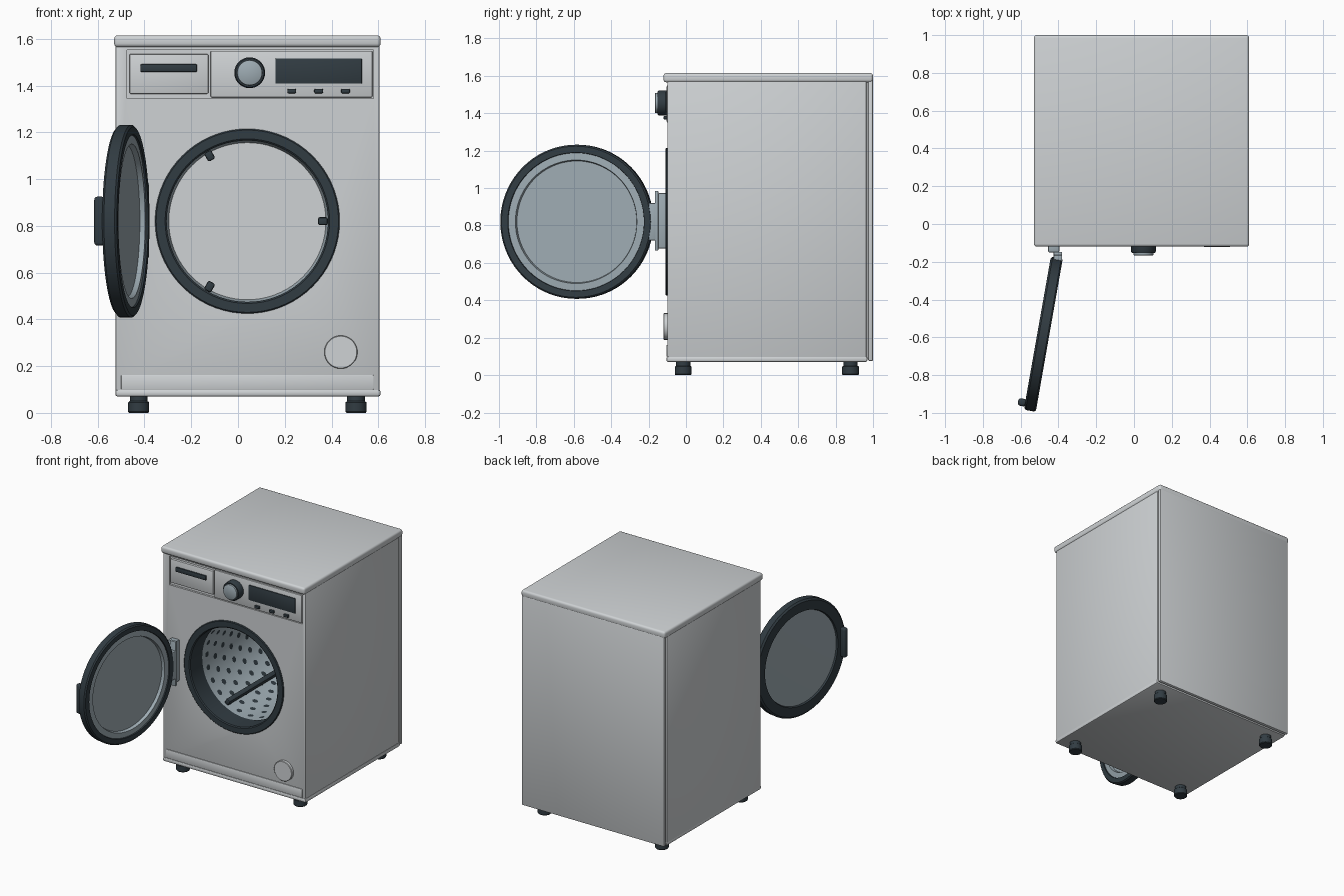
import bpy, bmesh, math
from mathutils import Matrix, Vector

if "Cube" in bpy.data.objects:
    bpy.data.objects.remove(bpy.data.objects["Cube"])


def mat(name, col):
    m = bpy.data.materials.new(name)
    m.diffuse_color = (*col, 1)
    m.use_nodes = True
    m.node_tree.nodes["Principled BSDF"].inputs["Base Color"].default_value = m.diffuse_color
    return m


WHITE = mat("light grey enamel", (0.62, 0.645, 0.66))
STEEL = mat("blue grey steel", (0.34, 0.41, 0.45))
DARK = mat("dark slate", (0.031, 0.045, 0.055))
MATS = [WHITE, STEEL, DARK]
W, S, D = 0, 1, 2


def finish(name, bm, colour=None, matrix=None, smooth=True):
    bmesh.ops.recalc_face_normals(bm, faces=bm.faces[:])
    me = bpy.data.meshes.new(name)
    bm.to_mesh(me)
    bm.free()
    ob = bpy.data.objects.new(name, me)
    bpy.context.collection.objects.link(ob)
    if colour is None:
        for m in MATS:
            me.materials.append(m)
    else:
        me.materials.append(MATS[colour])
    if matrix:
        ob.matrix_world = matrix
    if smooth:
        bpy.ops.object.select_all(action='DESELECT')
        ob.select_set(True)
        bpy.context.view_layer.objects.active = ob
        bpy.ops.object.shade_smooth_by_angle(angle=math.radians(35))
    return ob


def box(name, lo, hi, colour, bevel=0.0, segs=2, matrix=None):
    bm = bmesh.new()
    lo, hi = Vector(lo), Vector(hi)
    bmesh.ops.create_cube(bm, size=1, matrix=Matrix.Translation((lo + hi) / 2)
                          @ Matrix.Diagonal((*(hi - lo), 1)))
    if bevel:
        bmesh.ops.bevel(bm, geom=bm.edges[:], offset=bevel, segments=segs,
                        profile=0.5, affect='EDGES')
    return finish(name, bm, colour, matrix)


def lathe(name, profile, matrix, n=64):
    """profile: (radius, height, colour of the band that ends here)"""
    bm = bmesh.new()
    rings = []
    for r, h, _ in profile:
        if r == 0:
            rings.append([bm.verts.new((0, 0, h))] * n)
        else:
            rings.append([bm.verts.new((r * math.cos(2 * math.pi * i / n),
                                        r * math.sin(2 * math.pi * i / n), h)) for i in range(n)])
    for k in range(1, len(profile)):
        a, b = rings[k - 1], rings[k]
        for i in range(n):
            j = (i + 1) % n
            vs = list(dict.fromkeys([a[i], a[j], b[j], b[i]]))
            bm.faces.new(vs).material_index = profile[k][2]
    return finish(name, bm, None, matrix)


def facing_front(x, y, z):
    return Matrix.Translation((x, y, z)) @ Matrix.Rotation(math.pi / 2, 4, 'X')


def cut(ob, cutter):
    mod = ob.modifiers.new("cut", 'BOOLEAN')
    mod.operation, mod.solver, mod.object = 'DIFFERENCE', 'EXACT', cutter
    bpy.context.view_layer.objects.active = ob
    bpy.ops.object.modifier_apply(modifier=mod.name)
    bpy.data.objects.remove(cutter)


CX, CZ = 0.04, 0.82          # drum centre
XL, XR = -0.525, 0.605       # cabinet sides

# Cabinet with drum hole and control recess
body = box("cabinet", (XL, -0.1, 0.085), (XR, 0.966, 1.58), W, 0.008)
cut(body, lathe("drum_cutter", [(0, 0.3, 0), (0.352, 0.3, 0), (0.352, -1.1, 0), (0, -1.1, 0)],
                facing_front(CX, 0, CZ)))
cut(body, box("recess_cutter", (-0.475, -0.2, 1.345), (0.58, -0.086, 1.553), W))
bpy.ops.object.select_all(action='DESELECT')
body.select_set(True)
bpy.context.view_layer.objects.active = body
bpy.ops.object.shade_smooth_by_angle(angle=math.radians(35))

# Back panel, seam, base and lid
box("back_seam", (XL + 0.012, 0.95, 0.09), (XR - 0.012, 0.985, 1.58), W)
box("back_panel", (XL, 0.974, 0.075), (XR, 1.0, 1.58), W, 0.008)
box("base_rail", (XL, -0.105, 0.07), (0.61, 0.97, 0.1), W, 0.01)
box("kick_plate", (-0.5, -0.104, 0.1), (0.58, -0.09, 0.162), W, 0.003)
box("lid", (-0.53, -0.12, 1.565), (0.61, 1.0, 1.615), W, 0.015, 3)

# Feet
for x in (-0.425, 0.505):
    for y in (-0.015, 0.88):
        lathe("foot", [(0, 0, D), (0.041, 0, D), (0.045, 0.005, D), (0.045, 0.045, D),
                       (0.038, 0.05, D), (0.038, 0.08, D), (0, 0.08, D)],
              Matrix.Translation((x, y, 0)), 32)

# Control panel
box("control_panel", (-0.117, -0.103, 1.35), (0.575, -0.08, 1.549), W, 0.005)
box("detergent_drawer", (-0.464, -0.103, 1.365), (-0.127, -0.08, 1.535), W, 0.005)
box("drawer_handle", (-0.418, -0.115, 1.458), (-0.175, -0.1, 1.492), D, 0.006)
box("display", (0.16, -0.109, 1.408), (0.53, -0.1, 1.516), D, 0.003)
for x in (0.23, 0.345, 0.46):
    box("button", (x - 0.019, -0.12, 1.367), (x + 0.019, -0.1, 1.386), D, 0.005)
lathe("program_knob", [(0.066, -0.01, D), (0.066, 0.045, D), (0.061, 0.053, D), (0.054, 0.053, D),
                       (0.053, 0.064, S), (0.05, 0.066, S), (0, 0.066, S)],
      facing_front(0.05, -0.1, 1.455), 48)

# Filter cap
lathe("filter_cap", [(0.071, -0.01, W), (0.071, 0.018, W), (0.068, 0.021, W), (0, 0.021, W)],
      facing_front(0.44, -0.1, 0.26), 48)

# Door gasket and drum
lathe("gasket", [(0.395, -0.01, D), (0.395, 0.004, D), (0.39, 0.009, D), (0.352, 0.009, D),
                 (0.345, 0.003, D), (0.345, -0.13, D), (0.352, -0.13, D)],
      facing_front(CX, -0.1, CZ), 72)
lathe("drum", [(0.348, -0.02, S), (0.348, -0.92, S), (0.334, -0.955, S), (0, -0.955, S)],
      facing_front(CX, 0, CZ), 72)

# Drum perforations, staggered rows of small plates
bm = bmesh.new()
for row in range(10):
    for i in range(24):
        a = (i + 0.5 * (row % 2)) * 2 * math.pi / 24
        m = (Matrix.Rotation(a, 4, 'Z') @ Matrix.Translation((0.3455, 0, -0.085 - row * 0.09))
             @ Matrix.Rotation(-math.pi / 2, 4, 'Y'))
        bmesh.ops.create_circle(bm, cap_ends=True, segments=8, radius=0.02, matrix=m)
finish("drum_holes", bm, D, facing_front(CX, 0, CZ), False)

# Drum paddles
for k in range(3):
    box("drum_paddle", (0.302, -0.017, -0.96), (0.344, 0.017, -0.05), D, 0.008, 2,
        facing_front(CX, 0, CZ) @ Matrix.Rotation(k * 2 * math.pi / 3, 4, 'Z'))

# Open door: ring, lip and glass, with outside handle
door = (Matrix.Translation((-0.48, -0.583, CZ)) @ Matrix.Rotation(math.radians(80), 4, 'Z')
        @ Matrix.Rotation(math.pi / 2, 4, 'X'))
lathe("door_frame", [(0.33, -0.018, D), (0.335, -0.032, D), (0.4, -0.032, D), (0.412, -0.022, D),
                     (0.412, 0.024, D), (0.404, 0.032, D), (0.37, 0.032, D), (0.368, 0.024, D),
                     (0.33, 0.026, S), (0.324, 0.0, S)], door, 72)
lathe("door_glass", [(0, 0.004, S), (0.328, 0.004, S), (0.334, -0.02, S), (0, -0.024, S)], door, 72)
box("door_handle", (-0.395, -0.105, -0.07), (-0.355, 0.105, -0.025), D, 0.014, 3, door)

# Hinge
box("hinge_block", (-0.455, -0.15, 0.677), (-0.395, -0.095, 0.973), S, 0.006)
box("hinge_plate", (-0.425, -0.166, 0.665), (-0.38, -0.148, 0.985), S, 0.004)
box("hinge_arm", (-0.425, -0.2, 0.72), (-0.38, -0.155, 0.92), S, 0.004)
